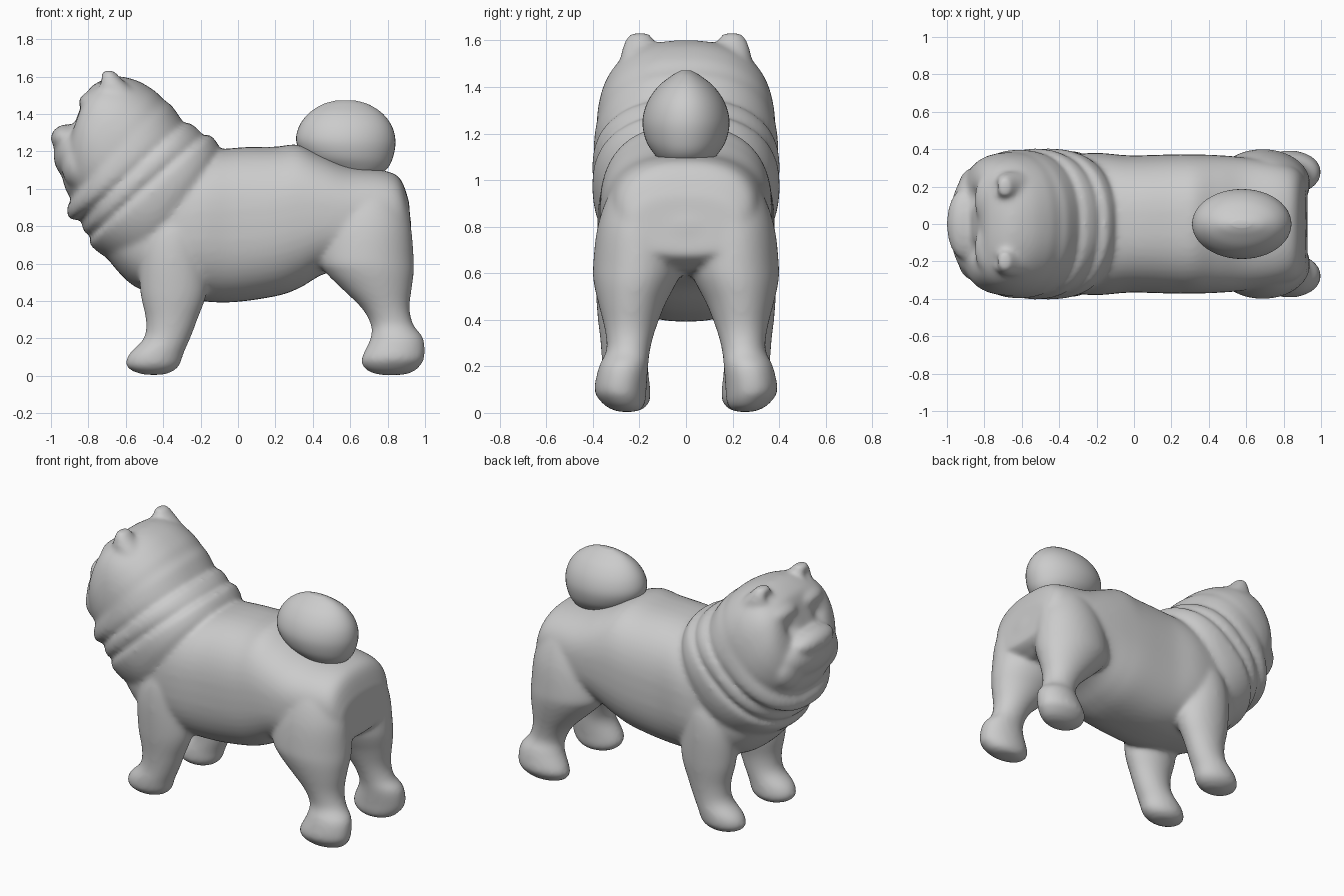
import bpy, bmesh, math
from mathutils import Vector, Matrix


def spow(v, p):
    return math.copysign(abs(v) ** p, v)


def loft(bm, rings, e=2.0, seg=48, steps=6):
    """Closed tube through (centre, u, v) superellipse rings, smoothly interpolated."""
    dense = []
    n = len(rings)
    for i in range(n - 1):
        a, b, c, d = (rings[max(0, min(n - 1, k))] for k in (i - 1, i, i + 1, i + 2))
        for s in range(steps):
            t = s / steps
            dense.append([0.5 * (2 * q + (r - p) * t + (2 * p - 5 * q + 4 * r - w) * t * t
                          + (3 * q - p - 3 * r + w) * t ** 3) for p, q, r, w in zip(a, b, c, d)])
    dense.append(rings[-1])
    loops = []
    for c, u, v in dense:
        loop = []
        for k in range(seg):
            t = 2 * math.pi * k / seg
            loop.append(bm.verts.new(c + u * spow(math.cos(t), 2 / e) + v * spow(math.sin(t), 2 / e)))
        loops.append(loop)
    for A, B in zip(loops, loops[1:]):
        for k in range(seg):
            j = (k + 1) % seg
            bm.faces.new((A[k], A[j], B[j], B[k]))
    bm.faces.new(loops[0][::-1])
    bm.faces.new(loops[-1])


def side_rings(rows):
    """Rows: top x, top z, bottom x, bottom z, half width."""
    out = []
    for tx, tz, bx, bz, w in rows:
        t, b = Vector((tx, 0, tz)), Vector((bx, 0, bz))
        out.append(((t + b) / 2, (t - b) / 2, Vector((0, w, 0))))
    return out


def flat_rings(rows, s=1):
    """Rows: z, centre x, centre y, radius x, radius y."""
    return [(Vector((x, s * y, z)), Vector((rx, 0, 0)), Vector((0, ry, 0))) for z, x, y, rx, ry in rows]


def ball(bm, c, r, tilt=0):
    m = Matrix.Translation(c) @ Matrix.Rotation(tilt, 4, 'Y') @ Matrix.Diagonal((*r, 1))
    bmesh.ops.create_uvsphere(bm, u_segments=32, v_segments=20, radius=1, matrix=m)


def finish(bm, name):
    bmesh.ops.recalc_face_normals(bm, faces=bm.faces)
    me = bpy.data.meshes.new(name)
    bm.to_mesh(me)
    bm.free()
    ob = bpy.data.objects.new(name, me)
    bpy.context.collection.objects.link(ob)
    return ob


bm = bmesh.new()
# torso
loft(bm, side_rings([
    (-.56, 1.0, -.74, .68, .25), (-.4, 1.12, -.55, .475, .34), (-.2, 1.19, -.27, .41, .38),
    (0, 1.22, -.05, .392, .367), (.2, 1.225, .2, .425, .372), (.32, 1.235, .33, .47, .372),
    (.45, 1.18, .45, .54, .368), (.6, 1.12, .6, .58, .355), (.79, 1.095, .78, .61, .325),
    (.87, 1.05, .88, .64, .29), (.915, .93, .93, .68, .23)]), e=2.5)
# rump filling between the thighs
ball(bm, (.8, 0, .79), (.128, .29, .18))
# neck rolls and head
loft(bm, side_rings([
    (0, 1.15, -.4, .6, .3), (-.09, 1.2, -.58, .58, .365), (-.105, 1.235, -.70, .63, .395),
    (-.145, 1.285, -.79, .70, .403), (-.185, 1.285, -.785, .75, .383), (-.21, 1.315, -.82, .765, .403),
    (-.26, 1.352, -.835, .82, .398), (-.285, 1.347, -.815, .84, .378), (-.315, 1.39, -.895, .835, .397),
    (-.355, 1.445, -.915, .89, .393), (-.395, 1.475, -.895, .945, .385), (-.45, 1.527, -.92, .99, .382),
    (-.55, 1.582, -.94, 1.07, .365), (-.67, 1.6, -.935, 1.17, .325), (-.78, 1.55, -.9, 1.28, .26),
    (-.82, 1.49, -.87, 1.36, .16)]), e=2.3, seg=56)
# muzzle
ball(bm, (-.86, 0, 1.19), (.125, .28, .15), .2)
ball(bm, (-.91, 0, 1.27), (.092, .19, .075))
for s in (-1, 1):
    # jowl, brow and ear
    ball(bm, (-.86, s * .17, 1.13), (.085, .13, .13))
    ball(bm, (-.785, s * .13, 1.465), (.07, .13, .055), -.3)
    loft(bm, flat_rings([(1.4, -.62, .2, .17, .11), (1.51, -.65, .2, .11, .085),
                         (1.58, -.68, .2, .065, .07), (1.632, -.693, .198, .03, .045)], s))
    # front leg
    loft(bm, flat_rings([
        (.95, -.33, .2, .1, .1), (.8, -.34, .235, .15, .135), (.65, -.35, .25, .175, .14),
        (.45, -.345, .255, .178, .128),
        (.3, -.355, .262, .138, .105), (.2, -.38, .262, .125, .1), (.12, -.435, .262, .145, .107),
        (.06, -.455, .258, .145, .105), (.025, -.455, .252, .11, .08), (.005, -.45, .25, .05, .04)], s))
    # hind leg
    loft(bm, flat_rings([
        (1.04, .71, .13, .13, .11), (.95, .70, .17, .18, .155), (.8, .69, .2, .235, .18),
        (.62, .685, .21, .255, .19), (.55, .705, .22, .235, .175),
        (.47, .74, .232, .19, .145), (.36, .79, .24, .128, .11), (.27, .825, .248, .115, .094),
        (.2, .85, .268, .142, .106), (.1, .83, .282, .168, .112), (.055, .82, .272, .156, .1),
        (.022, .82, .26, .12, .075), (.004, .82, .25, .06, .04)], s))
dog = finish(bm, "dog_body")

# blend the parts into one skin
mod = dog.modifiers.new("skin", 'REMESH')
mod.mode = 'VOXEL'
mod.voxel_size = .013
mod = dog.modifiers.new("soften", 'SMOOTH')
mod.factor = .5
mod.iterations = 16
bpy.context.view_layer.update()
dog.data = bpy.data.meshes.new_from_object(dog.evaluated_get(bpy.context.evaluated_depsgraph_get()))
dog.modifiers.clear()

# eye sockets and ear hollows pressed into the face: centre, radius, push
for s in (-1, 1):
    for c, r, push in [((-.88, s * .14, 1.38), .07, (.025, 0, 0)), ((-.74, s * .2, 1.57), .05, (.015, 0, 0))]:
        c, push = Vector(c), Vector(push)
        for v in dog.data.vertices:
            d = (v.co - c).length / r
            if d < 1.5:
                v.co += push * math.exp(-2 * d * d)

# curled tail
bm = bmesh.new()
loft(bm, flat_rings([
    (1.06, .64, 0, .1, .09), (1.11, .62, 0, .18, .135), (1.17, .592, 0, .237, .172),
    (1.25, .577, 0, .265, .187), (1.33, .575, 0, .25, .168), (1.4, .575, 0, .2, .122),
    (1.45, .575, 0, .125, .06), (1.472, .575, 0, .05, .02)]))
tail = finish(bm, "tail")

for ob in (dog, tail):
    ob.data.shade_smooth()
